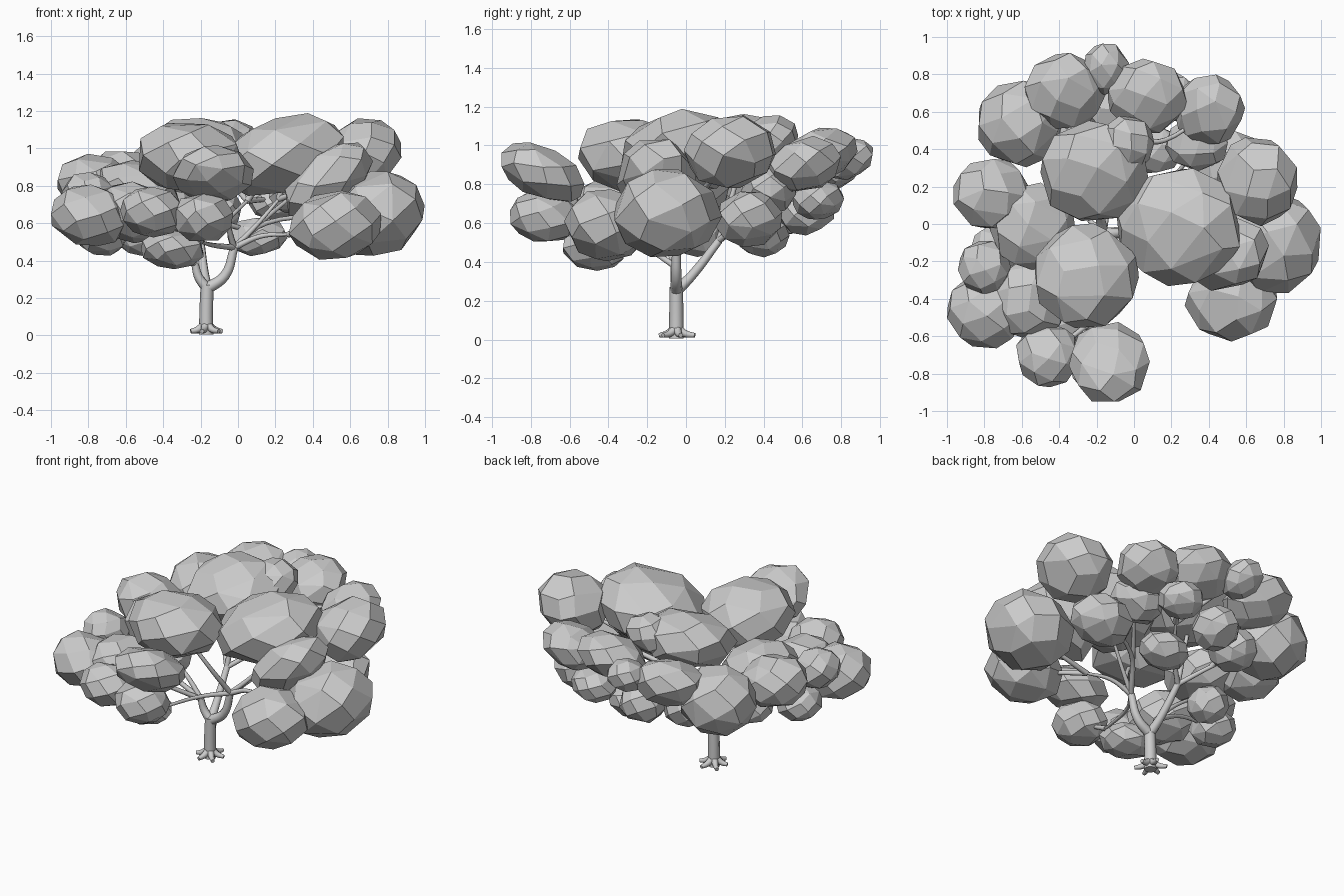
import bpy, bmesh, math, random
from mathutils import Matrix, Vector

random.seed(4)
AXIS = Vector((-0.17, -0.05, 0))  # trunk position


def clump(name, x, y, z, rx, ry, rz, tilt=15):
    """Coarse faceted leaf clump, flattened and tipped up on the side away from the trunk."""
    bm = bmesh.new()
    n, turn = 32, random.uniform(0, 6.28)
    for i in range(n):  # evenly spread, slightly shaken points on a ball
        h = 1 - (2 * i + 1) / n
        a = i * 2.39996 + turn + random.uniform(-0.15, 0.15)
        r = math.sqrt(1 - h * h)
        bm.verts.new(Vector((r * math.cos(a), r * math.sin(a), h)) * random.uniform(1.02, 1.07))
    bmesh.ops.convex_hull(bm, input=bm.verts)
    bmesh.ops.dissolve_limit(bm, angle_limit=math.radians(16), verts=bm.verts, edges=bm.edges)
    out = Vector((x, y, 0)) - AXIS
    side = out.cross(Vector((0, 0, 1))).normalized()
    bm.transform(Matrix.Translation((x, y, z)) @ Matrix.Rotation(math.radians(tilt), 4, side)
                 @ Matrix.Diagonal((rx, ry, rz, 1)))
    bmesh.ops.recalc_face_normals(bm, faces=bm.faces)
    me = bpy.data.meshes.new(name)
    bm.to_mesh(me)
    bm.free()
    bpy.context.collection.objects.link(bpy.data.objects.new(name, me))


def limb(name, pts, r0, r1):
    """Tapered round limb through a few points."""
    cu = bpy.data.curves.new(name, 'CURVE')
    cu.dimensions = '3D'
    cu.bevel_depth = 1
    cu.bevel_resolution = 2
    cu.resolution_u = 5
    cu.use_fill_caps = True
    sp = cu.splines.new('BEZIER')
    sp.bezier_points.add(len(pts) - 1)
    for i, (bp, p) in enumerate(zip(sp.bezier_points, pts)):
        bp.co = p
        bp.handle_left_type = bp.handle_right_type = 'AUTO'
        bp.radius = r0 + (r1 - r0) * i / (len(pts) - 1)
    bpy.context.collection.objects.link(bpy.data.objects.new(name, cu))


# Crown, upper clumps
clump("crown_right", 0.24, -0.01, 0.96, 0.34, 0.31, 0.20, 17)
clump("crown_front", -0.26, -0.28, 0.95, 0.28, 0.28, 0.19, 8)
clump("crown_back", -0.21, 0.28, 0.98, 0.29, 0.27, 0.17, 16)
clump("crown_back_small", -0.04, 0.43, 1.03, 0.15, 0.15, 0.12, 20)

# Outer and lower clumps: position, radii, tilt
clump("leaves_right_top", 0.66, 0.23, 0.97, 0.22, 0.23, 0.18, 25)
clump("leaves_right_mid", 0.48, -0.15, 0.83, 0.27, 0.20, 0.15, 38)
clump("leaves_right_outer", 0.74, -0.10, 0.65, 0.26, 0.27, 0.22, 18)
clump("leaves_right_front", 0.52, -0.41, 0.59, 0.24, 0.21, 0.18, 8)
clump("leaves_front_top", -0.13, -0.74, 0.86, 0.21, 0.23, 0.13, 25)
for i, c in enumerate([
    (-0.46, -0.70, 0.66, 0.17, 0.17, 0.13, 10),
    (-0.19, -0.73, 0.63, 0.16, 0.18, 0.13, 10),
    (-0.35, -0.48, 0.46, 0.17, 0.16, 0.10, 10),
    (-0.79, -0.46, 0.64, 0.21, 0.20, 0.16, 10),
    (-0.56, -0.40, 0.66, 0.21, 0.21, 0.16, 12),
    (-0.80, -0.23, 0.75, 0.14, 0.14, 0.12, 15),
    (-0.54, -0.01, 0.78, 0.23, 0.23, 0.15, 12),
    (-0.76, 0.16, 0.80, 0.21, 0.19, 0.16, 15),
    (-0.73, -0.14, 0.54, 0.14, 0.14, 0.11, 8),
    (-0.53, 0.06, 0.54, 0.12, 0.13, 0.11, 8),
]):
    clump(f"leaves_left_{i}", *c)
for i, c in enumerate([
    (-0.61, 0.54, 0.78, 0.23, 0.23, 0.21, 10),
    (-0.37, 0.71, 0.90, 0.21, 0.21, 0.14, 20),
    (-0.15, 0.83, 0.93, 0.12, 0.14, 0.10, 20),
    (0.07, 0.68, 0.95, 0.21, 0.20, 0.13, 20),
    (0.40, 0.61, 0.90, 0.19, 0.19, 0.13, 22),
    (0.34, 0.43, 0.77, 0.17, 0.14, 0.12, 15),
    (0.52, 0.32, 0.62, 0.20, 0.17, 0.14, 12),
    (0.20, 0.68, 0.72, 0.14, 0.13, 0.10, 12),
    (-0.12, 0.62, 0.67, 0.14, 0.15, 0.13, 10),
    (0.10, 0.40, 0.53, 0.16, 0.13, 0.10, 8),
    (-0.36, 0.50, 0.66, 0.15, 0.15, 0.12, 10),
]):
    clump(f"leaves_back_{i}", *c)

# Trunk
limb("trunk", [(-0.17, -0.05, 0.005), (-0.17, -0.05, 0.12), (-0.165, -0.05, 0.27)], 0.038, 0.035)

# Roots
for i in range(6):
    a = math.radians(60 * i + 15)
    d = Vector((math.cos(a), math.sin(a), 0))
    limb(f"root_{i}", [AXIS + d * 0.01 + Vector((0, 0, 0.055)), AXIS + d * 0.05 + Vector((0, 0, 0.03)),
                       AXIS + d * random.uniform(0.085, 0.105) + Vector((0, 0, 0.022))], 0.024, 0.012)

# Main branches from the trunk fork
fork = (-0.165, -0.05, 0.25)
right, back, left = (-0.02, -0.05, 0.47), (-0.20, 0.17, 0.51), (-0.23, -0.06, 0.38)
limb("right_branch", [fork, (-0.07, -0.05, 0.32), right], 0.032, 0.022)
limb("back_branch", [fork, (-0.18, 0.03, 0.33), back], 0.030, 0.020)
limb("left_branch", [fork, (-0.21, -0.055, 0.31), left], 0.028, 0.020)

# Secondary branches running into the leaf clumps
mid_r, up_r, mid_b, mid_l = (0.27, -0.12, 0.54), (0.22, 0.06, 0.73), (0.05, 0.45, 0.72), (-0.50, -0.04, 0.62)
for i, pts in enumerate([
    [right, (0.12, -0.07, 0.53), mid_r], [mid_r, (0.52, -0.40, 0.58)], [mid_r, (0.75, -0.10, 0.64)],
    [right, (0.09, 0.0, 0.58), up_r], [up_r, (0.26, 0.02, 0.95)], [up_r, (0.65, 0.22, 0.94)],
    [up_r, (0.48, -0.15, 0.82)], [right, (0.15, 0.15, 0.60), (0.54, 0.32, 0.64)],
    [right, (0.14, 0.16, 0.62), (0.36, 0.43, 0.80)],
    [right, (-0.09, -0.18, 0.68), (-0.26, -0.27, 0.95)],
    [right, (-0.12, -0.20, 0.48), (-0.20, -0.50, 0.50)], [(-0.20, -0.50, 0.50), (-0.19, -0.72, 0.62)],
    [(-0.20, -0.50, 0.50), (-0.45, -0.70, 0.65)],
    [back, (-0.20, 0.24, 0.75), (-0.20, 0.30, 0.97)],
    [back, (-0.08, 0.28, 0.60), mid_b], [mid_b, (0.08, 0.68, 0.95)], [mid_b, (0.20, 0.66, 0.73)],
    [mid_b, (0.17, 0.45, 0.88), (0.40, 0.60, 0.90)], [mid_b, (-0.14, 0.82, 0.94)],
    [(-0.08, 0.28, 0.60), (0.10, 0.40, 0.55)],
    [back, (-0.34, 0.32, 0.62), (-0.60, 0.54, 0.80)], [(-0.34, 0.32, 0.62), (-0.38, 0.70, 0.90)],
    [left, (-0.34, -0.05, 0.50), mid_l], [mid_l, (-0.76, 0.16, 0.79)], [mid_l, (-0.78, -0.22, 0.73)],
    [left, (-0.36, -0.22, 0.49), (-0.55, -0.40, 0.62)], [(-0.50, -0.35, 0.57), (-0.78, -0.46, 0.64)],
    [left, (-0.45, -0.10, 0.50), (-0.73, -0.14, 0.54)],
]):
    limb(f"twig_{i}", pts, 0.017, 0.009)
